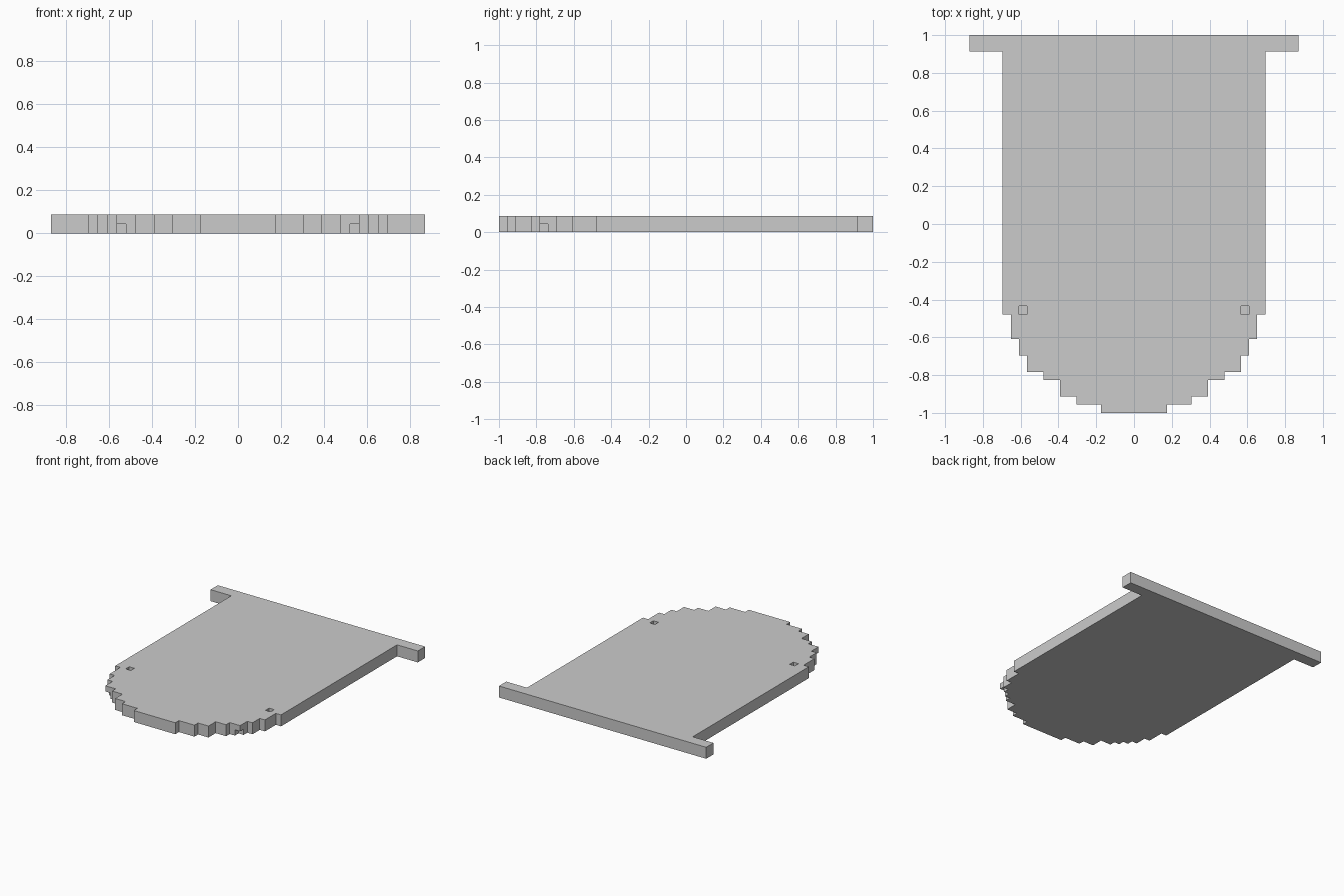
import bpy
import bmesh

if "Cube" in bpy.data.objects:
    bpy.data.objects.remove(bpy.data.objects["Cube"])

U = 2 / 46      # one grid step of the blocky outline
H = 2 * U       # plate thickness

# Half outline in grid steps: half width, then y where that width ends
steps = [(4, 1), (7, 2), (9, 4), (11, 5), (13, 7), (14, 9), (15, 12), (16, 44), (20, 46)]
half = []
y0 = 0
for w, y1 in steps:
    half += [(w, y0), (w, y1)]
    y0 = y1
outline = half + [(-x, y) for x, y in reversed(half)]


def finish(bm, name):
    bmesh.ops.recalc_face_normals(bm, faces=bm.faces[:])
    mesh = bpy.data.meshes.new(name)
    bm.to_mesh(mesh)
    bm.free()
    obj = bpy.data.objects.new(name, mesh)
    bpy.context.collection.objects.link(obj)
    return obj


# Stepped plate with a wide bar along the back edge
bm = bmesh.new()
base = bm.faces.new([bm.verts.new((x * U, y * U - 1, 0)) for x, y in outline])
top = bmesh.ops.extrude_face_region(bm, geom=[base], use_keep_orig=True)
bmesh.ops.translate(bm, vec=(0, 0, H),
                    verts=[v for v in top["geom"] if isinstance(v, bmesh.types.BMVert)])
plate = finish(bm, "stepped_plate")


def cutter_box(bm, lo, hi):
    verts = bmesh.ops.create_cube(bm, size=1)["verts"]
    for v in verts:
        v.co = [(l if c < 0 else h) * U for c, l, h in zip(v.co, lo, hi)]
        v.co.y -= 1


# Small square pits on top and notches under the rounded front corners
bm = bmesh.new()
for s in (-1, 1):
    for x0, x1, ya, yb, za, zb in ((13, 14, 12, 13, 1, 3), (12, 13.5, 4.5, 6, -1, 1)):
        xs = sorted((s * x0, s * x1))
        cutter_box(bm, (xs[0], ya, za), (xs[1], yb, zb))
cutter = finish(bm, "pit_cutter")
cutter.hide_render = True
cutter.hide_viewport = True

cut = plate.modifiers.new("pits", 'BOOLEAN')
cut.operation = 'DIFFERENCE'
cut.solver = 'EXACT'
cut.object = cutter

# Apply the cut and drop the helper
bpy.context.view_layer.objects.active = plate
plate.select_set(True)
bpy.ops.object.modifier_apply(modifier=cut.name)
bpy.data.objects.remove(cutter)
